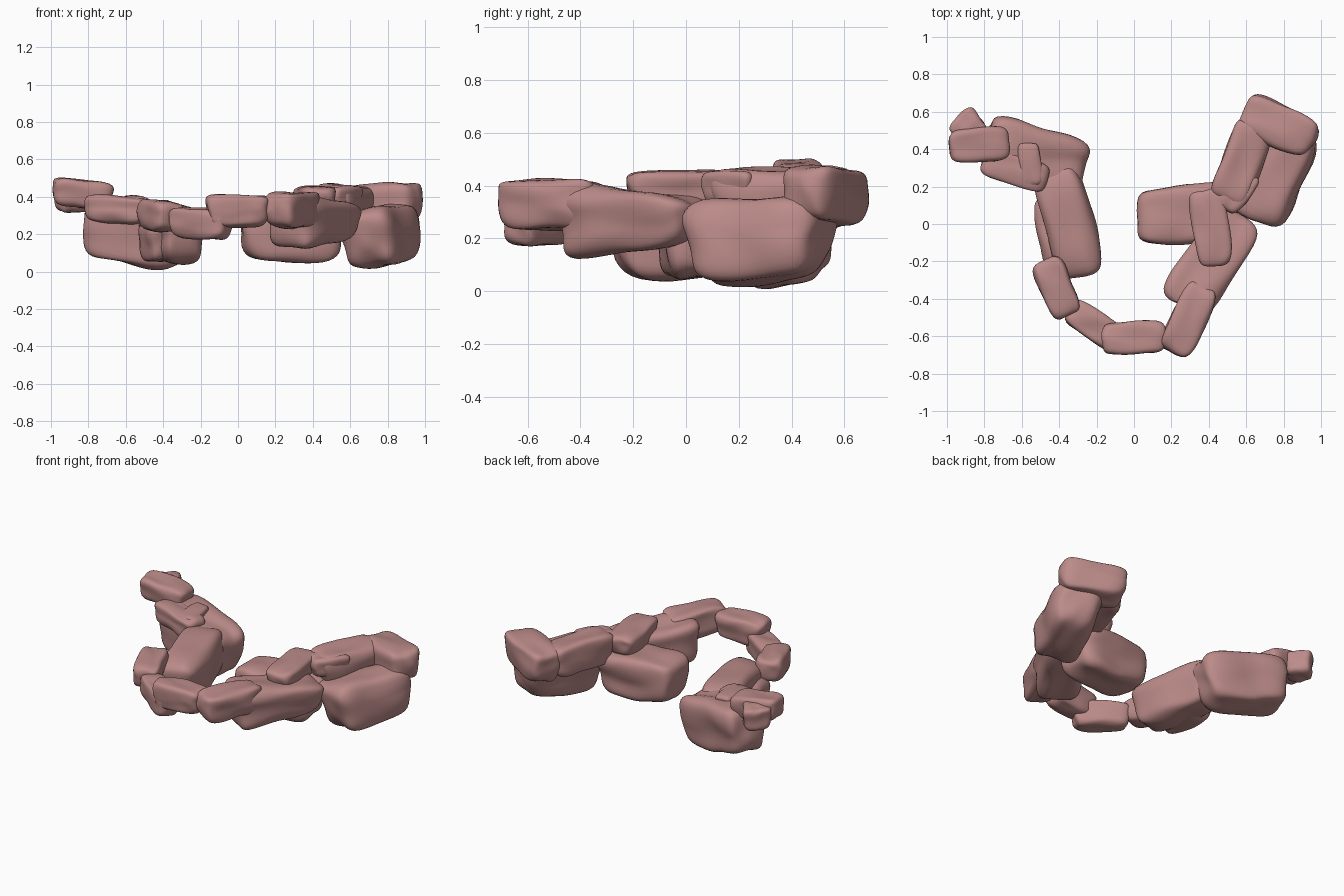
import bpy, bmesh, math
from mathutils import Vector, Euler, noise

if "Cube" in bpy.data.objects:
    bpy.data.objects.remove(bpy.data.objects["Cube"], do_unlink=True)

mat = bpy.data.materials.new("dusty_red_stone")
mat.use_nodes = True
colour = (0.50, 0.26, 0.25, 1)
mat.diffuse_color = colour
mat.node_tree.nodes["Principled BSDF"].inputs["Base Color"].default_value = colour


def rock(name, centre, size, yaw=0, pitch=0, roll=0, taper=0.15, thin=0.0):
    """Rounded, lumpy block along local x; taper narrows its base, thin flattens its +x end."""
    bm = bmesh.new()
    bmesh.ops.create_cube(bm, size=2)
    bmesh.ops.subdivide_edges(bm, edges=bm.edges[:], cuts=11, use_grid_fill=True)
    half = Vector(size) / 2
    turn = Euler([math.radians(a) for a in (roll, pitch, yaw)]).to_matrix()
    seed = Vector(centre) * 9
    bump = 0.08 * min(size)
    for v in bm.verts:
        p = v.co
        p = p / sum(abs(c) ** 5 for c in p) ** (1 / 5)
        narrow = 1 - taper * (1 - p.z) / 2
        flat = 1 - thin * (1 + p.x) / 2
        q = Vector((p.x * half.x * narrow, p.y * half.y * narrow, p.z * half.z * flat))
        q += noise.noise_vector(p * 1.1 + seed) * bump
        v.co = turn @ q + Vector(centre)
    mesh = bpy.data.meshes.new(name)
    bm.to_mesh(mesh)
    bm.free()
    mesh.materials.append(mat)
    obj = bpy.data.objects.new(name, mesh)
    bpy.context.collection.objects.link(obj)
    bpy.ops.object.select_all(action="DESELECT")
    obj.select_set(True)
    bpy.context.view_layer.objects.active = obj
    bpy.ops.object.shade_smooth_by_angle(angle=math.radians(40))


# Right arm of the ring, from its back tip to the front
rock("right_tip_stone", (-0.83, 0.425, 0.415), (0.34, 0.19, 0.15), 4, 7)
rock("right_tip_back_stone", (-0.885, 0.515, 0.395), (0.18, 0.17, 0.15), 42)
rock("right_back_boulder", (-0.54, 0.375, 0.205), (0.59, 0.31, 0.33), -16, 9)
rock("right_back_ledge", (-0.64, 0.29, 0.33), (0.38, 0.17, 0.15), -18, 4)
rock("right_cap_stone", (-0.555, 0.32, 0.355), (0.24, 0.12, 0.10), 95)
rock("right_long_boulder", (-0.35, 0.02, 0.20), (0.64, 0.27, 0.30), -76, 3)
rock("right_long_boulder_base", (-0.42, -0.04, 0.16), (0.40, 0.20, 0.20), -80)
rock("right_front_stone", (-0.415, -0.34, 0.30), (0.34, 0.18, 0.16), -68, 3)

# Front link
rock("front_right_stone", (-0.20, -0.55, 0.255), (0.37, 0.16, 0.16), -34, 2)
rock("front_middle_stone", (0.0, -0.61, 0.325), (0.35, 0.18, 0.17), 3)

# Left arm of the ring
rock("left_front_stone", (0.29, -0.51, 0.33), (0.42, 0.20, 0.19), 64)
rock("left_front_boulder", (0.41, -0.20, 0.265), (0.60, 0.29, 0.30), 56, 0, 0, 0.1, 0.4)
rock("left_inner_boulder", (0.28, 0.05, 0.195), (0.57, 0.32, 0.28), 3, 3)
rock("left_cap_stone", (0.41, -0.02, 0.385), (0.43, 0.20, 0.14), -82)
rock("left_small_cap_stone", (0.55, 0.18, 0.39), (0.25, 0.16, 0.13), 55)
rock("left_back_stone", (0.575, 0.33, 0.36), (0.47, 0.23, 0.21), 70)
rock("left_back_boulder", (0.765, 0.275, 0.19), (0.59, 0.33, 0.31), 66, -4, -10, 0.2)
rock("left_tip_stone", (0.777, 0.525, 0.36), (0.44, 0.24, 0.22), -26, -4)
